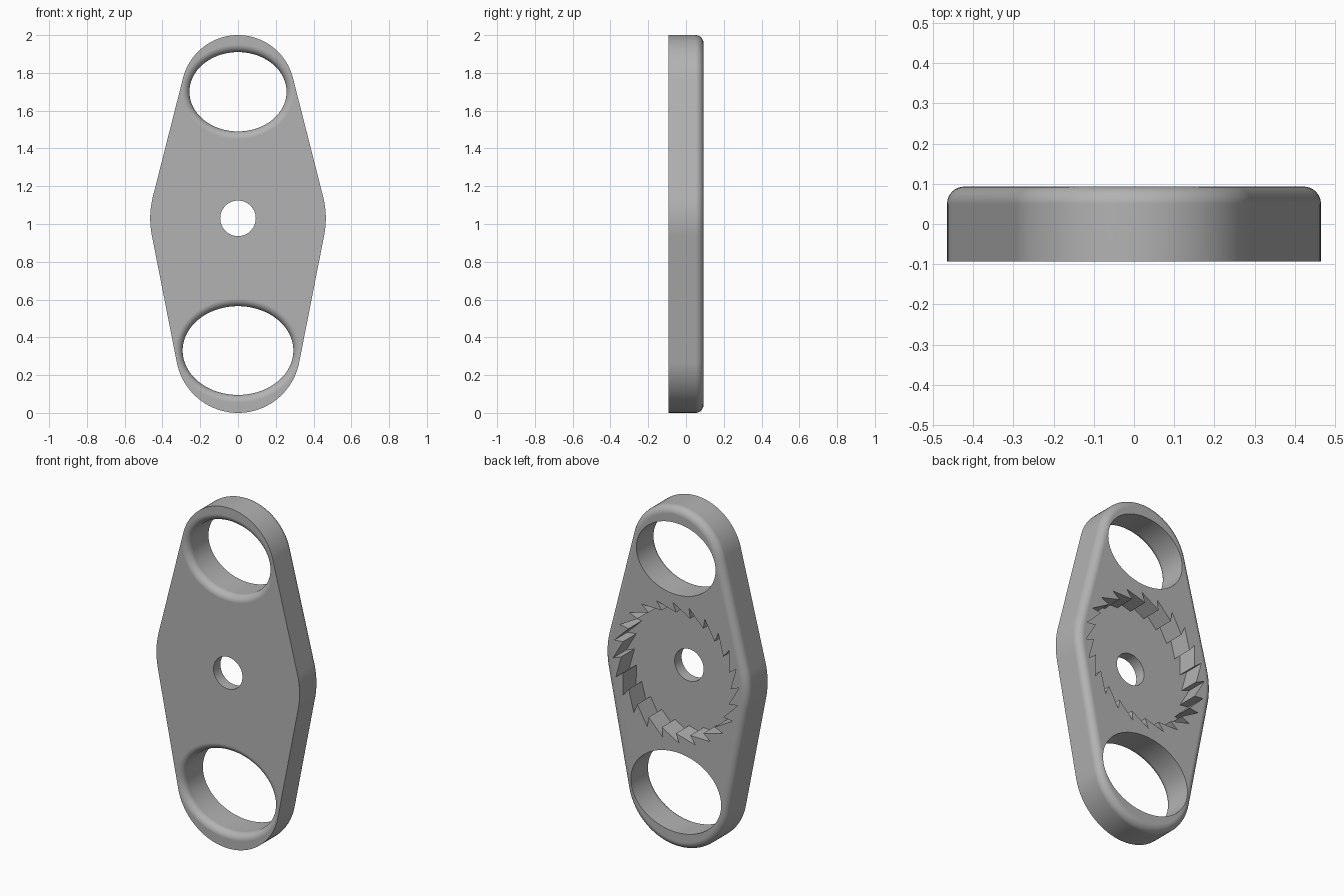
import bpy, bmesh
from math import sin, cos, pi, asin

cube = bpy.data.objects.get("Cube")
if cube:
    bpy.data.objects.remove(cube, do_unlink=True)

HALF = 0.093          # half thickness
FILLET = 0.043        # rounding of the back rim
LIP = 0.04            # rounding of the finger holes at the front
MID_Z, MID_R = 1.03, 0.465
TOP_Z, TOP_R = 1.70, 0.30
LOW_Z, LOW_R = 0.33, 0.33

metal = bpy.data.materials.new("plain_grey")
metal.use_nodes = True
GREY = (0.45, 0.45, 0.45, 1)
metal.diffuse_color = GREY
metal.node_tree.nodes["Principled BSDF"].inputs["Base Color"].default_value = GREY


def loft(name, rings):
    """Skin a list of equal rings of points and cap both ends."""
    bm = bmesh.new()
    loops = [[bm.verts.new(p) for p in ring] for ring in rings]
    for a, b in zip(loops, loops[1:]):
        for i in range(len(a)):
            j = (i + 1) % len(a)
            bm.faces.new((a[i], a[j], b[j], b[i]))
    bm.faces.new(loops[0])
    bm.faces.new(loops[-1])
    bmesh.ops.recalc_face_normals(bm, faces=bm.faces)
    mesh = bpy.data.meshes.new(name)
    bm.to_mesh(mesh)
    bm.free()
    obj = bpy.data.objects.new(name, mesh)
    bpy.context.collection.objects.link(obj)
    mesh.materials.append(metal)
    return obj


def arc(z, r, start, end, steps):
    return [(r * cos(start + (end - start) * i / steps),
             z + r * sin(start + (end - start) * i / steps)) for i in range(steps + 1)]


def outline(inset, y):
    """Three circles joined by their common tangents, shrunk by inset."""
    up = asin((MID_R - TOP_R) / (TOP_Z - MID_Z))
    down = asin((MID_R - LOW_R) / (MID_Z - LOW_Z))
    pts = arc(TOP_Z, TOP_R - inset, up, pi - up, 40)
    pts += arc(MID_Z, MID_R - inset, pi - up, pi + down, 8)
    pts += arc(LOW_Z, LOW_R - inset, pi + down, 2 * pi - down, 40)
    pts += arc(MID_Z, MID_R - inset, -down, up, 8)
    return [(x, y, z) for x, z in pts]


def ellipse(z, rx, rz, y, count=96):
    return [(rx * cos(2 * pi * i / count), y, z + rz * sin(2 * pi * i / count))
            for i in range(count)]


# Plate with a rounded back rim
quarter = [pi / 2 * i / 8 for i in range(9)]
body = loft("grip_plate", [outline(0, -HALF)] + [
    outline(FILLET * (1 - cos(a)), HALF - FILLET * (1 - sin(a))) for a in quarter])


def finger_hole(name, z, rx, rz):
    """Oval cutter that flares smoothly into the front face."""
    flare = [LIP * (1 - sin(a)) for a in quarter]
    rings = [ellipse(z, rx + f, rz + f, -HALF + LIP * (1 - cos(a)))
             for f, a in zip(flare, quarter)]
    rings.insert(0, ellipse(z, rx + LIP, rz + LIP, -HALF - 0.1))
    rings.append(ellipse(z, rx, rz, HALF + 0.1))
    return loft(name, rings)


# Ratchet recess: saw teeth leaning one way around the back pocket
TEETH = 24
step = 2 * pi / TEETH
teeth = []
for i in range(TEETH):
    for r, t in ((0.355, i * step), (0.41, (i + 1.2) * step)):
        teeth.append((-r * cos(t), MID_Z + r * sin(t)))

cutters = [
    finger_hole("upper_hole_cutter", TOP_Z, 0.257, 0.21),
    finger_hole("lower_hole_cutter", LOW_Z, 0.293, 0.235),
    loft("centre_hole_cutter", [ellipse(MID_Z, 0.094, 0.094, y, 64) for y in (-0.3, 0.3)]),
    loft("ratchet_cutter", [[(x, y, z) for x, z in teeth] for y in (HALF - 0.122, 0.3)]),
]
for cutter in cutters:
    cutter.hide_render = True
    mod = body.modifiers.new(cutter.name, "BOOLEAN")
    mod.operation = "DIFFERENCE"
    mod.solver = "EXACT"
    mod.object = cutter

# Bake the cuts and drop the cutters
bpy.context.view_layer.update()
final = bpy.data.meshes.new_from_object(body.evaluated_get(bpy.context.evaluated_depsgraph_get()))
body.modifiers.clear()
body.data = final
for cutter in cutters:
    bpy.data.objects.remove(cutter, do_unlink=True)

# Smooth rims with crisp edges and clean flat faces
bpy.ops.object.select_all(action="DESELECT")
body.select_set(True)
bpy.context.view_layer.objects.active = body
bpy.ops.object.shade_smooth_by_angle(angle=pi / 6)
body.modifiers.new("flat_face_normals", "WEIGHTED_NORMAL").keep_sharp = True
